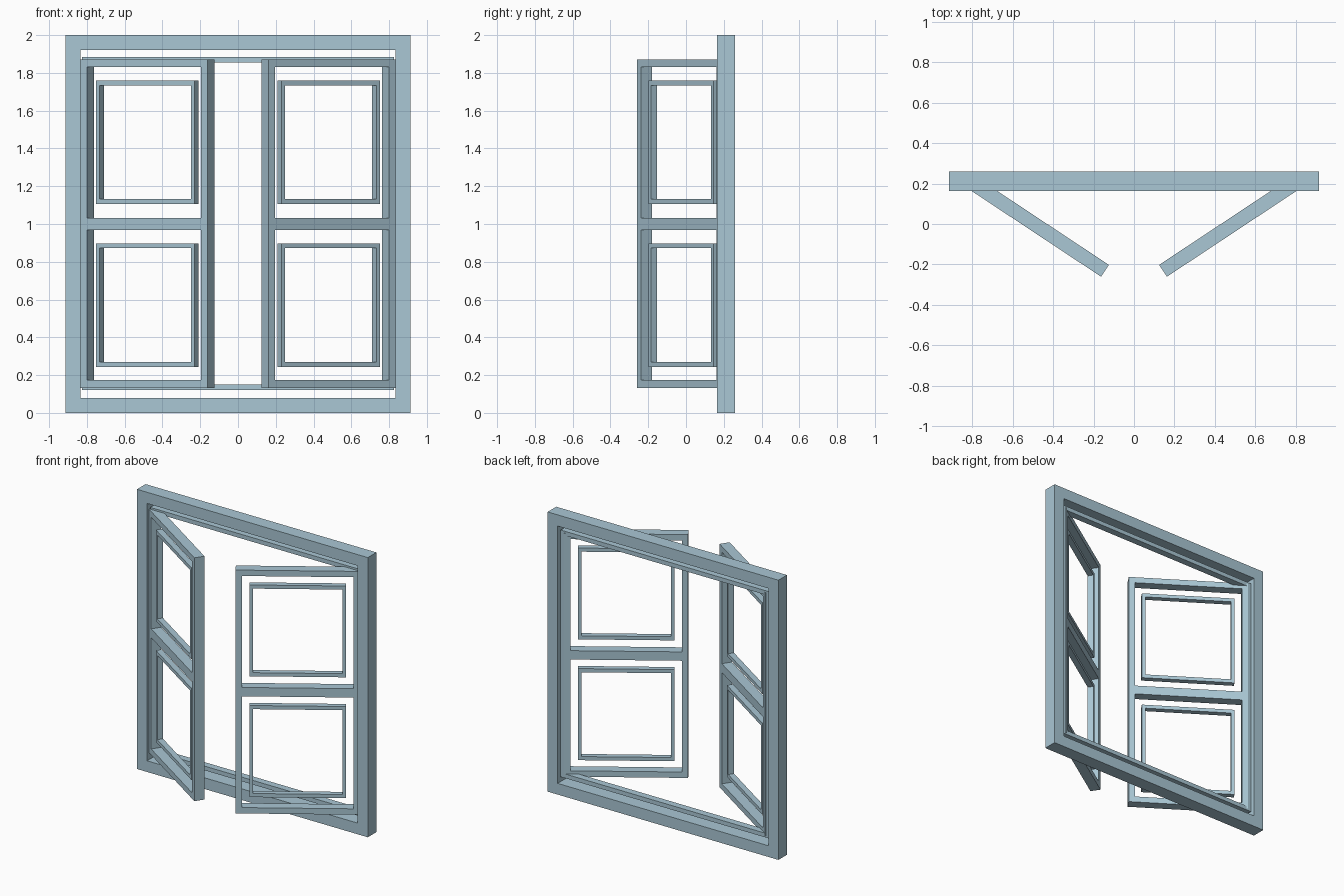
import bpy, bmesh, math
from mathutils import Matrix, Vector

if "Cube" in bpy.data.objects:
    bpy.data.objects.remove(bpy.data.objects["Cube"])

paint = bpy.data.materials.new("pale_blue_paint")
paint.diffuse_color = (0.40, 0.57, 0.66, 1)
paint.use_nodes = True
paint.node_tree.nodes["Principled BSDF"].inputs["Base Color"].default_value = paint.diffuse_color


def add_box(bm, lo, hi):
    lo, hi = Vector(lo), Vector(hi)
    mat = Matrix.Translation((lo + hi) / 2) @ Matrix.Diagonal((*(hi - lo), 1))
    bmesh.ops.create_cube(bm, size=1, matrix=mat)


def frame(name, x, y, z, side, bottom, top, place=None):
    """Rectangular frame of four bars; x, y, z are (low, high) ranges."""
    bm = bmesh.new()
    add_box(bm, (x[0], y[0], z[1] - top), (x[1], y[1], z[1]))
    if bottom:
        add_box(bm, (x[0] + side, y[0], z[0]), (x[1] - side, y[1], z[0] + bottom))
    for x0 in (x[0], x[1] - side):
        add_box(bm, (x0, y[0], z[0]), (x0 + side, y[1], z[1] - top))
    if place:
        bm.transform(place)
        if place.determinant() < 0:
            bmesh.ops.reverse_faces(bm, faces=bm.faces)
    me = bpy.data.meshes.new(name)
    bm.to_mesh(me)
    bm.free()
    me.materials.append(paint)
    ob = bpy.data.objects.new(name, me)
    bpy.context.collection.objects.link(ob)
    return ob


# Fixed outer frame and the thin stop set inside it
frame("outer_frame", (-0.913, 0.913), (0.163, 0.26), (0, 2), 0.08, 0.08, 0.08)
frame("inner_stop", (-0.825, 0.825), (0.187, 0.237), (0.12, 1.885), 0.03, 0.03, 0.03)

# Two sashes swung open, the right one mirrored from the left
LENGTH, DEPTH = 0.805, 0.07
swing = Matrix.Translation((-0.834, 0.184, 0)) @ Matrix.Rotation(math.radians(-33.5), 4, 'Z')
mirror = Matrix.Diagonal((-1, 1, 1, 1))
for label, place in (("left", swing), ("right", mirror @ swing)):
    # Upper half carries the middle rail, lower half hangs beneath it
    frame(label + "_sash_upper", (0, LENGTH), (0, DEPTH), (0.97, 1.872),
          0.041, 0.063, 0.042, place)
    bm_low = frame(label + "_sash_lower", (0, LENGTH), (0, DEPTH), (0.132, 0.97),
                   0.041, 0.042, 0.0005, place)
    # Slim glazing frames centred in each opening
    for part, z in (("upper", (1.107, 1.76)), ("lower", (0.243, 0.898))):
        frame(f"{label}_glazing_frame_{part}", (0.09, LENGTH - 0.09), (0.014, 0.054), z,
              0.023, 0.026, 0.026, place)
